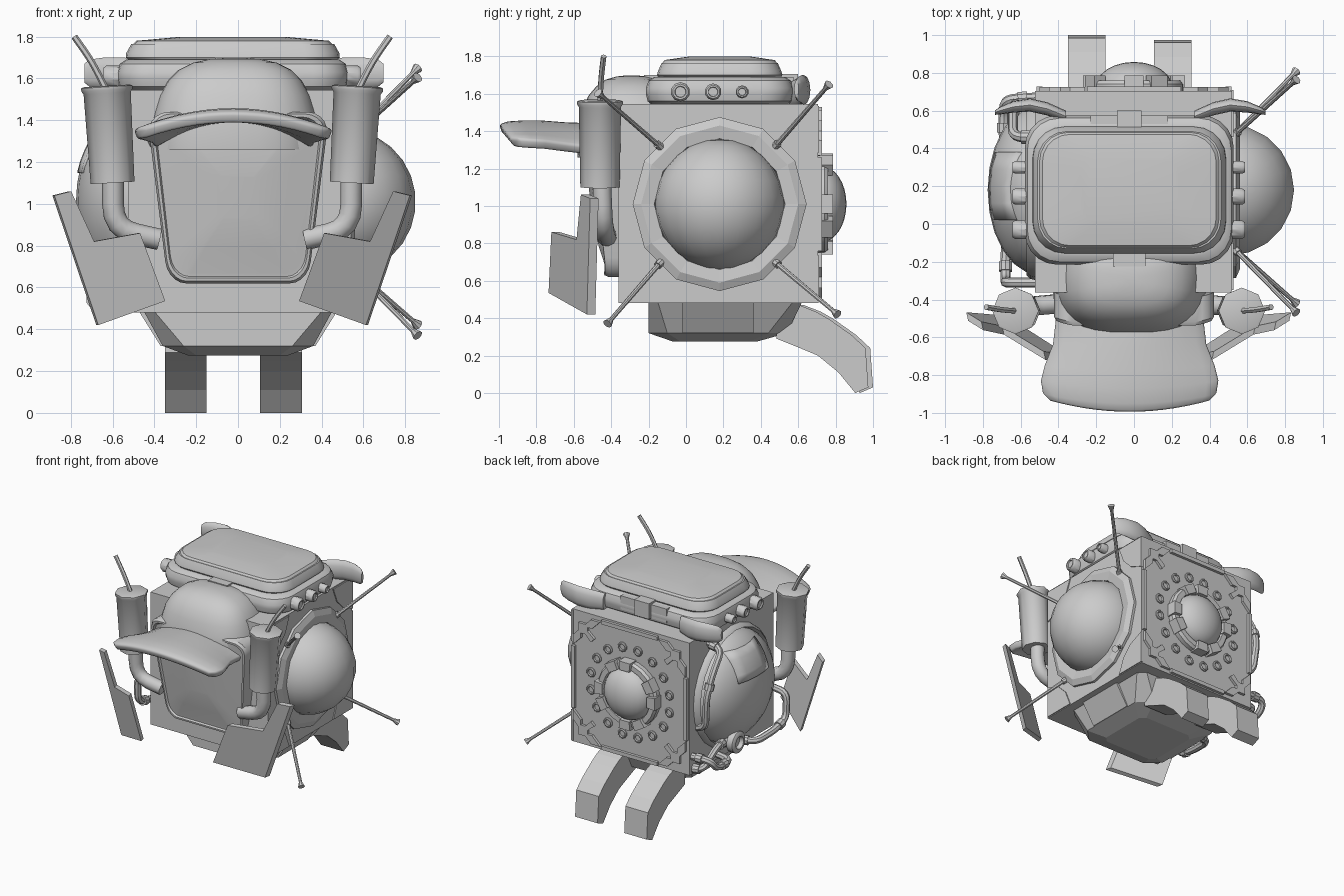
import bpy, bmesh
from math import sin, cos, pi, radians, copysign
from mathutils import Vector as V

if "Cube" in bpy.data.objects:
    bpy.data.objects.remove(bpy.data.objects["Cube"])


def finish(name, bm, smooth=None):
    bmesh.ops.recalc_face_normals(bm, faces=bm.faces)
    me = bpy.data.meshes.new(name)
    bm.to_mesh(me)
    bm.free()
    ob = bpy.data.objects.new(name, me)
    bpy.context.collection.objects.link(ob)
    if smooth:
        bpy.ops.object.select_all(action='DESELECT')
        ob.select_set(True)
        bpy.context.view_layer.objects.active = ob
        bpy.ops.object.shade_smooth_by_angle(angle=radians(smooth))
    return ob


def loft(name, rings, smooth=None, caps=True, loop=False):
    """Skin a list of closed rings of 3D points."""
    bm = bmesh.new()
    rows = [[bm.verts.new(p) for p in r] for r in rings]
    n = len(rows[0])
    for a, b in zip(rows, rows[1:] + (rows[:1] if loop else [])):
        for i in range(n):
            bm.faces.new((a[i], a[(i + 1) % n], b[(i + 1) % n], b[i]))
    if caps and not loop:
        bm.faces.new(rows[0])
        bm.faces.new(rows[-1])
    return finish(name, bm, smooth)


def prism(name, pts, off):
    return loft(name, [pts, [V(p) + V(off) for p in pts]])


def box(name, lo, hi):
    (a, b, c), (d, e, f) = lo, hi
    return prism(name, [(a, b, c), (d, b, c), (d, e, c), (a, e, c)], (0, 0, f - c))


def frame(d):
    d = V(d).normalized()
    ref = V((0, 0, 1)) if abs(d.z) < .9 else V((1, 0, 0))
    u = (ref - d * ref.dot(d)).normalized()
    return u, d.cross(u)


def lathe(name, origin, axis, prof, n=12, smooth=35, loop=False):
    """Revolve (distance, radius) pairs about an axis."""
    d = V(axis).normalized()
    u, w = frame(d)
    rings = [[V(origin) + d * h + (u * cos(2 * pi * i / n) + w * sin(2 * pi * i / n)) * r
              for i in range(n)] for h, r in prof]
    return loft(name, rings, smooth, loop=loop)


def tube(name, pts, r, fillet=0.07, n=10):
    """Round tube along a path with rounded corners."""
    pts = [V(p) for p in pts]
    path = [pts[0]]
    for a, b, c in zip(pts, pts[1:], pts[2:]):
        p = b + (a - b).normalized() * min(fillet, (a - b).length * .48)
        q = b + (c - b).normalized() * min(fillet, (c - b).length * .48)
        path += [p * (1 - t) ** 2 + b * 2 * t * (1 - t) + q * t * t for t in (0, .25, .5, .75, 1)]
    path.append(pts[-1])
    u, rings = frame(path[1] - path[0])[0], []
    for i, p in enumerate(path):
        d = (path[min(i + 1, len(path) - 1)] - path[max(i - 1, 0)]).normalized()
        u = (u - d * u.dot(d)).normalized()
        w = d.cross(u)
        rings.append([p + (u * cos(2 * pi * k / n) + w * sin(2 * pi * k / n)) * r for k in range(n)])
    return loft(name, rings, 40)


def ellipsoid(name, c, r, seg=24):
    bm = bmesh.new()
    bmesh.ops.create_uvsphere(bm, u_segments=seg, v_segments=seg * 2 // 3, radius=1)
    for v in bm.verts:
        v.co = V(c) + V([k * s for k, s in zip(v.co, r)])
    return finish(name, bm, 60)


def round_rect(cx, cy, hx, hy, r, z):
    return [(cx + sx * (hx - r) + r * cos(a), cy + sy * (hy - r) + r * sin(a), z)
            for q, (sx, sy) in enumerate(((1, 1), (-1, 1), (-1, -1), (1, -1)))
            for a in [(q + k / 5) * pi / 2 for k in range(6)]]


def octo(hx, y0, y1, c, z):
    return [(-hx + c, y0, z), (hx - c, y0, z), (hx, y0 + c, z), (hx, y1 - c, z),
            (hx - c, y1, z), (-hx + c, y1, z), (-hx, y1 - c, z), (-hx, y0 + c, z)]


CY, CZ = .18, 1.01

# main body and faceted underside
box("body_box", (-.525, -.362, .48), (.52, .705, 1.545))
loft("underside", [octo(.45, -.2, .62, .05, .485), octo(.36, -.2, .54, .1, .32),
                   octo(.24, -.07, .38, .04, .275)])
for s in (1, -1):
    prism("underside_panel", [(s * .47, -.02, .48), (s * .47, .36, .48), (s * .37, .36, .32),
                              (s * .37, -.02, .32)], (-s * .05, 0, 0))

# curved rear legs
leg = [(.5, .47), (.62, .47), (.71, .435), (.78, .395), (.9, .31), (.975, .24), (.99, .03), (.92, 0),
       (.83, .11), (.72, .2), (.6, .25), (.5, .29)]
for x, dy in ((-.35, .01), (.105, -.015)):
    prism("rear_leg", [(x, y + dy, z) for y, z in leg], (.2, 0, 0))

# face panel: tapered rounded shield, gently bulged
def face_ring(k, dy):
    ring = []
    for x, y, z in round_rect(0, 0, 1, 1, .25, 0):
        zz = 1.03 + y * .41 * k
        xx = x * k * (.335 + .1 * (zz - .62) / .8)
        ring.append((xx, dy - .14 * (zz - .62) + .25 * xx * xx, zz))
    return ring
loft("face_panel", [face_ring(1, -.3), face_ring(1, -.43), face_ring(.975, -.45), face_ring(.94, -.45),
                    face_ring(.92, -.435), face_ring(.88, -.435), face_ring(.6, -.45),
                    face_ring(.25, -.455)], 30)

# cap crown (rounded block, flared into the brim) and brim
crown = [(1.26, .405, .31), (1.38, .40, .31), (1.44, .385, .295), (1.52, .36, .27), (1.59, .32, .235),
         (1.64, .27, .19), (1.675, .2, .14), (1.692, .12, .08), (1.698, .04, .03)]
loft("cap_crown", [[(-.015 + hx * copysign(abs(cos(a)) ** .75, cos(a)),
                     -.27 - .05 * (z - 1.26) + hy * copysign(abs(sin(a)) ** .75, sin(a)), z)
                    for a in [k * pi / 16 for k in range(32)]] for z, hx, hy in crown], 60)
bm = bmesh.new()
rows = []
for y, w, z, d in ((-.27, .415, 1.38, .1), (-.4, .395, 1.395, .11), (-.52, .385, 1.415, .12), (-.65, .40, 1.42, .11),
                   (-.78, .445, 1.43, .105), (-.87, .465, 1.43, .1), (-.945, .455, 1.425, .09), (-.99, .41, 1.41, .07)):
    f = max(0, (-.6 - y) / .4)
    rows.append([bm.verts.new((w * u - .023, y + .06 * f * u * u, z - d * u * u))
                 for u in [k / 7 - 1 for k in range(15)]])
for a, b in zip(rows, rows[1:]):
    for i in range(14):
        bm.faces.new((a[i], a[i + 1], b[i + 1], b[i]))
brim = finish("cap_brim", bm, 50)
m = brim.modifiers.new("thick", 'SOLIDIFY')
m.thickness, m.offset = .055, 0
m = brim.modifiers.new("edge", 'BEVEL')
m.width, m.segments = .015, 2

# exhaust stacks, feed pipes, whips and notched guard plates on both sides
plate = [(.85, 1.04), (.77, 1.06), (.66, .82), (.44, .86), (.32, .535), (.64, .42)]
MX = -.028
for s in (1, -1):
    lathe("exhaust_stack", (MX + s * .572, -.46, 1.1), (s * .06, 0, 1),
          [(0, .105), (.43, .113), (.445, .123), (.46, .123), (.465, .11)], 8, 50)
    tube("exhaust_pipe", [(MX + s * .57, -.45, 1.13), (MX + s * .57, -.44, .88), (MX + s * .35, -.42, .83)], .052, .13)
    tube("exhaust_whip", [(MX + s * .6, -.46, 1.54), (MX + s * .67, -.455, 1.68), (MX + s * .755, -.44, 1.8)],
         .016, .1, 6)
    prism("guard_plate", [(MX + s * x, -.53 - .58 * (.64 - x) - .168 * (z - .42), z) for x, z in plate],
          (s * .01, .045, 0))

# rounded roof pack with raised lid
prof = [(.52, .36, 1.54), (.545, .385, 1.56), (.553, .395, 1.6), (.553, .395, 1.63), (.54, .38, 1.67), (.51, .35, 1.69),
        (.50, .33, 1.69), (.512, .335, 1.70), (.51, .33, 1.72), (.485, .31, 1.765), (.475, .305, 1.765),
        (.46, .295, 1.78), (.26, .17, 1.798)]
loft("roof_pack", [round_rect(-.025, .18, hx, hy, min(.17, hy * .5), z) for hx, hy, z in prof], 35)
box("front_latch", (-.11, -.225, 1.6), (.06, -.15, 1.7))
box("rear_latch", (-.09, .5, 1.58), (.04, .6, 1.705))
box("rear_latch_bar", (-.23, .53, 1.58), (.18, .575, 1.69))
for y, r in ((-.03, .052), (.145, .045), (.3, .035)):
    for s in (1, -1):
        lathe("side_knob", (-.028 + s * .54, y, 1.61), (s, 0, 0),
              [(0, r), (.06, r), (.075, r * .8), (.075, r * .6), (.065, r * .55)], 10)

# swept horns at the rear roof corners
for s in (1, -1):
    rings = []
    for x, y, z, h, t in ((.34, .57, 1.6, .07, .03), (.44, .61, 1.61, .08, .035), (.53, .63, 1.62, .08, .035),
                          (.62, .62, 1.625, .075, .03), (.69, .6, 1.625, .065, .02), (.715, .59, 1.625, .045, .012)):
        rings.append([(s * x - .02, y + t * cos(a), z + h * sin(a)) for a in [k * pi / 6 for k in range(12)]])
    loft("roof_horn", rings, 50)

# right side: ball, faceted collar, corner plates, antennas
ellipsoid("right_ball", (.5, CY, CZ), (.35, .35, .35), seg=20)
lathe("ball_collar", (.5, CY, CZ), (1, 0, 0), [(0, .465), (.04, .465), (.06, .42), (.05, .35), (.0, .34)], 12, None, True)
corner = [(0, 0), (.25, 0), (.2, .12), (.12, .2), (0, .25)]
for sy in (1, -1):
    for sz in (1, -1):
        prism("side_corner_plate", [(.51, CY + sy * (.53 - a), CZ + sz * (.525 - b)) for a, b in corner], (.018, 0, 0))
for by, bz, ty, tz in ((.47, 1.31, .765, 1.65), (-.13, 1.31, -.47, 1.605), (-.13, .705, -.42, .37), (.47, .705, .81, .42)):
    b, t = V((.53, by, bz)), V((.86, ty, tz))
    L = (t - b).length
    lathe("antenna", b, t - b, [(0, .022), (.04, .022), (.04, .014), (L - .04, .012), (L - .03, .016), (L, .026)], 8)

# left side: shallow dome with rim, patch and plumbing
ellipsoid("left_dome", (-.5, CY, CZ), (.275, .45, .43))
lathe("dome_rim", (-.51, CY, CZ), (-1, 0, 0), [(0, .48), (.04, .47), (.06, .45), (0, .43)], 24, 35, True)
bm = bmesh.new()
g = []
for i in range(5):
    row = []
    for j in range(5):
        y, z = .02 + .09 * j, 1.15 + .055 * i
        k = max(.05, 1 - ((y - CY) / .45) ** 2 - ((z - CZ) / .43) ** 2)
        row.append(bm.verts.new((-.51 - .275 * k ** .5, y, z)))
    g.append(row)
for a, b in zip(g, g[1:]):
    for j in range(4):
        bm.faces.new((a[j], a[j + 1], b[j + 1], b[j]))
patch = finish("dome_patch", bm, 40)
patch.modifiers.new("thick", 'SOLIDIFY').thickness = .025
pipes = [[(-.5, .46, 1.46), (-.64, .46, 1.43), (-.64, .58, 1.27), (-.63, .64, 1.1), (-.61, .62, .86), (-.5, .6, .82)],
         [(-.5, .67, .62), (-.68, .66, .62), (-.69, .6, .54), (-.69, .42, .54), (-.5, .38, .54)],
         [(-.5, .66, .52), (-.6, .64, .52), (-.62, .5, .65), (-.6, .36, .65)],
         [(-.5, .1, .54), (-.66, .05, .54), (-.68, -.15, .56), (-.68, -.3, .6), (-.68, -.31, .8), (-.5, -.31, .82)]]
for p in pipes:
    tube("side_pipe", p, .027, .06, 8)
    for a, b in ((p[0], p[1]), (p[2], p[3])):
        a, b = V(a), V(b)
        lathe("pipe_collar", a + (b - a) * .5, b - a, [(-.025, .037), (.025, .037)], 10)
lathe("side_valve", (-.5, .33, .65), (-1, 0, 0),
      [(0, .06), (.15, .06), (.15, .085), (.2, .085), (.21, .07), (.21, .05), (.18, .04)], 14)

# rear face: dome, ring with clips, bolt circle, corner brackets and edge bars
ellipsoid("rear_dome", (0, .72, CZ), (.205, .138, .205))
lathe("rear_ring", (0, .69, CZ), (0, 1, 0), [(0, .265), (.05, .265), (.07, .25), (.07, .21), (0, .2)], 24, 35, True)
for k in range(12):
    a = k * pi / 6
    if k % 3 != 1:
        er, et = V((cos(a), 0, sin(a))), V((-sin(a), 0, cos(a)))
        c = V((0, .7, CZ)) + er * .235
        prism("ring_clip", [c + er * p + et * q for p, q in ((-.035, -.042), (.035, -.05), (.035, .05), (-.035, .042))],
              (0, .085, 0))
for k in range(16):
    a = (k + .5) * pi / 8
    lathe("rear_bolt", (.355 * cos(a), .7, CZ + .355 * sin(a)), (0, 1, 0),
          [(0, .038), (.014, .038), (.02, .032), (.02, .025), (.009, .022), (.009, .008)], 10)
bracket = [(.5, .34), (.5, .26), (.43, .33), (.43, .37), (.39, .37), (.34, .32), (.31, .35), (.37, .40), (.37, .43),
           (.33, .43), (.26, .5), (.34, .5), (.39, .45), (.45, .45), (.45, .39)]
for sx in (1, -1):
    box("rear_edge_bar", (sx * .5 - .015, .7, .76), (sx * .5 + .015, .727, 1.26))
    box("rear_edge_bar", (-.25, .7, CZ + sx * .505 - .015), (.25, .727, CZ + sx * .505 + .015))
    for sz in (1, -1):
        prism("rear_bracket", [(sx * x, .7, CZ + sz * z) for x, z in bracket], (0, .026, 0))
